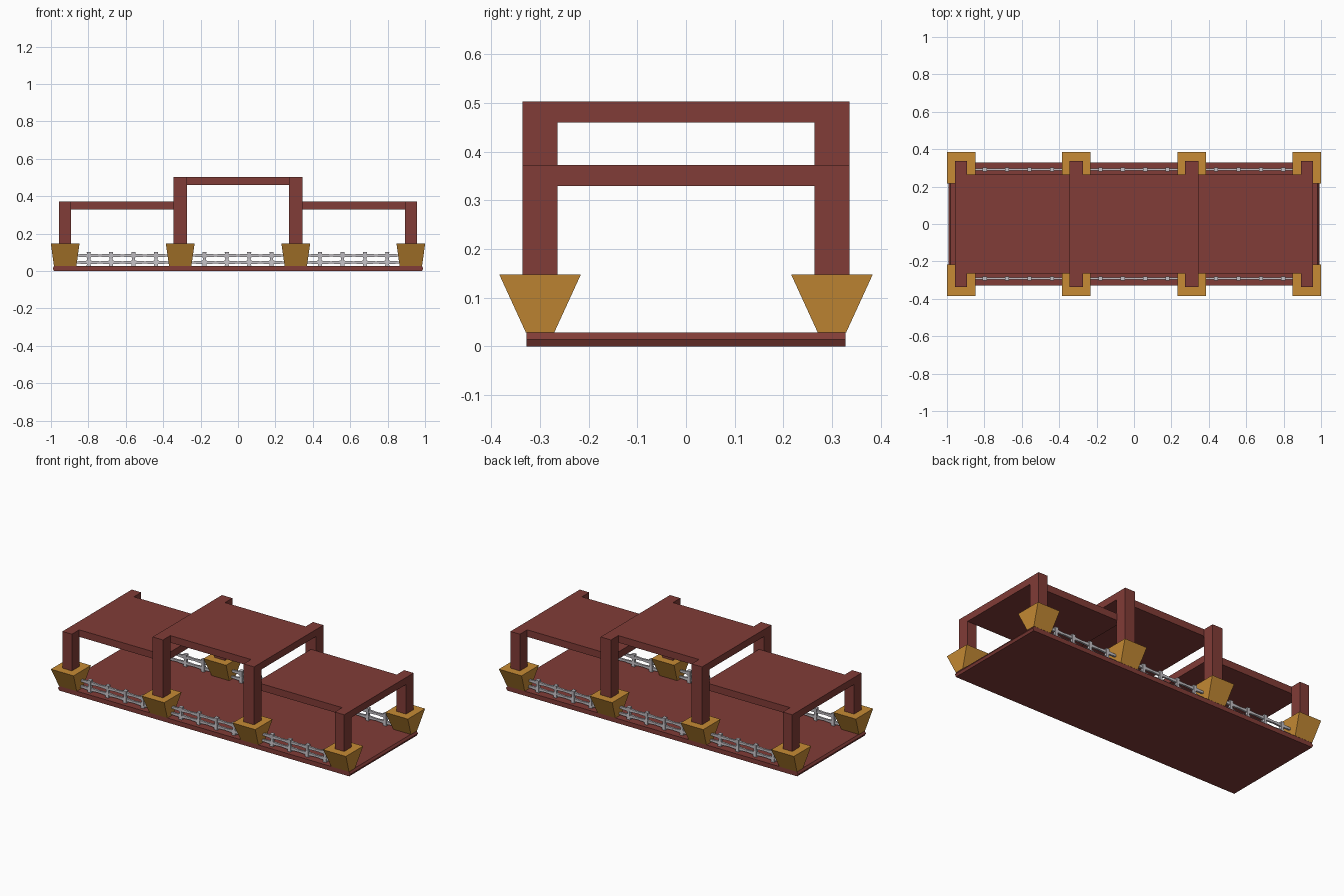
import bpy, bmesh

cube = bpy.data.objects.get("Cube")
if cube:
    bpy.data.objects.remove(cube, do_unlink=True)


def material(name, r, g, b):
    m = bpy.data.materials.new(name)
    m.use_nodes = True
    m.diffuse_color = (r, g, b, 1)
    m.node_tree.nodes["Principled BSDF"].inputs["Base Color"].default_value = (r, g, b, 1)
    return m


RED_WOOD = material("red brown wood", 0.22, 0.045, 0.038)
OCHRE = material("ochre planter", 0.57, 0.26, 0.035)
GREY = material("pale grey fence", 0.54, 0.52, 0.55)


def loft(bm, sections, axis="z"):
    """Join rectangular sections (centre u, centre v, half u, half v, position)."""
    rings = []
    for u, v, hu, hv, p in sections:
        ring = []
        for su, sv in ((-1, -1), (1, -1), (1, 1), (-1, 1)):
            a, b = u + su * hu, v + sv * hv
            ring.append(bm.verts.new((a, b, p) if axis == "z" else (p, a, b)))
        rings.append(ring)
    for low, high in zip(rings, rings[1:]):
        for i in range(4):
            j = (i + 1) % 4
            bm.faces.new((low[i], low[j], high[j], high[i]))
    bm.faces.new(rings[0][::-1])
    bm.faces.new(rings[-1])


def box(bm, x0, x1, y0, y1, z0, z1):
    cx, cy, hx, hy = (x0 + x1) / 2, (y0 + y1) / 2, (x1 - x0) / 2, (y1 - y0) / 2
    loft(bm, [(cx, cy, hx, hy, z0), (cx, cy, hx, hy, z1)])


def finish(bm, name, mat):
    bmesh.ops.recalc_face_normals(bm, faces=bm.faces)
    mesh = bpy.data.meshes.new(name)
    bm.to_mesh(mesh)
    bm.free()
    mesh.materials.append(mat)
    obj = bpy.data.objects.new(name, mesh)
    bpy.context.collection.objects.link(obj)
    return obj


FLOOR, PLANTER_TOP, LOW_ROOF, HIGH_ROOF, ROOF_T = 0.028, 0.148, 0.373, 0.503, 0.043

# Deck with slightly pointed ends
bm = bmesh.new()
loft(bm, [(0, 0, 0.984, 0.328, 0), (0, 0, 0.991, 0.328, FLOOR / 2),
          (0, 0, 0.982, 0.328, FLOOR)])
finish(bm, "deck", RED_WOOD)

# Planters and the posts that stand in them
for side, sy in (("front", -1), ("back", 1)):
    for place, px, half, top in (("outer", 0.924, 0.032, LOW_ROOF),
                                 ("inner", 0.309, 0.035, HIGH_ROOF)):
        for hand, sx in (("left", 1), ("right", -1)):
            x, y = sx * px, sy * 0.3
            label = f"{side}_{place}_{hand}"
            bm = bmesh.new()
            loft(bm, [(x, y, 0.06, 0.029, FLOOR), (x, y, 0.077, 0.084, PLANTER_TOP)])
            finish(bm, label + "_planter", OCHRE)
            bm = bmesh.new()
            box(bm, x - half, x + half, y - 0.036, y + 0.036, PLANTER_TOP - 0.02, top)
            finish(bm, label + "_post", RED_WOOD)

# Roof slabs: two low wings and a raised middle
for name, x0, x1, top in (("right_roof", -0.956, -0.31, LOW_ROOF),
                          ("middle_roof", -0.344, 0.344, HIGH_ROOF),
                          ("left_roof", 0.31, 0.956, LOW_ROOF)):
    bm = bmesh.new()
    box(bm, x0, x1, -0.265, 0.265, top - ROOF_T, top)
    finish(bm, name, RED_WOOD)

# Fence panels between the planters
STEP = 0.12
for side, y in (("front", -0.292), ("back", 0.292)):
    for place, cx in (("right", -0.618), ("middle", 0), ("left", 0.618)):
        bm = bmesh.new()
        posts = [cx + (i - 1.5) * STEP for i in range(4)]
        for x in posts:
            loft(bm, [(x, y, 0.011, 0.011, FLOOR), (x, y, 0.008, 0.008, 0.065),
                      (x, y, 0.011, 0.011, 0.102)])
        # Rails swell where they meet a post
        for z in (0.046, 0.083):
            knots = [(cx - 0.25, 0.006)]
            for x in posts:
                knots += [(x - STEP / 2, 0.006), (x, 0.01), (x + STEP / 2, 0.006)]
            knots.append((cx + 0.25, 0.006))
            stations = sorted({round(x, 4): h for x, h in knots}.items())
            loft(bm, [(y, z, 0.006, h, x) for x, h in stations], axis="x")
        finish(bm, f"{side}_{place}_fence", GREY)
